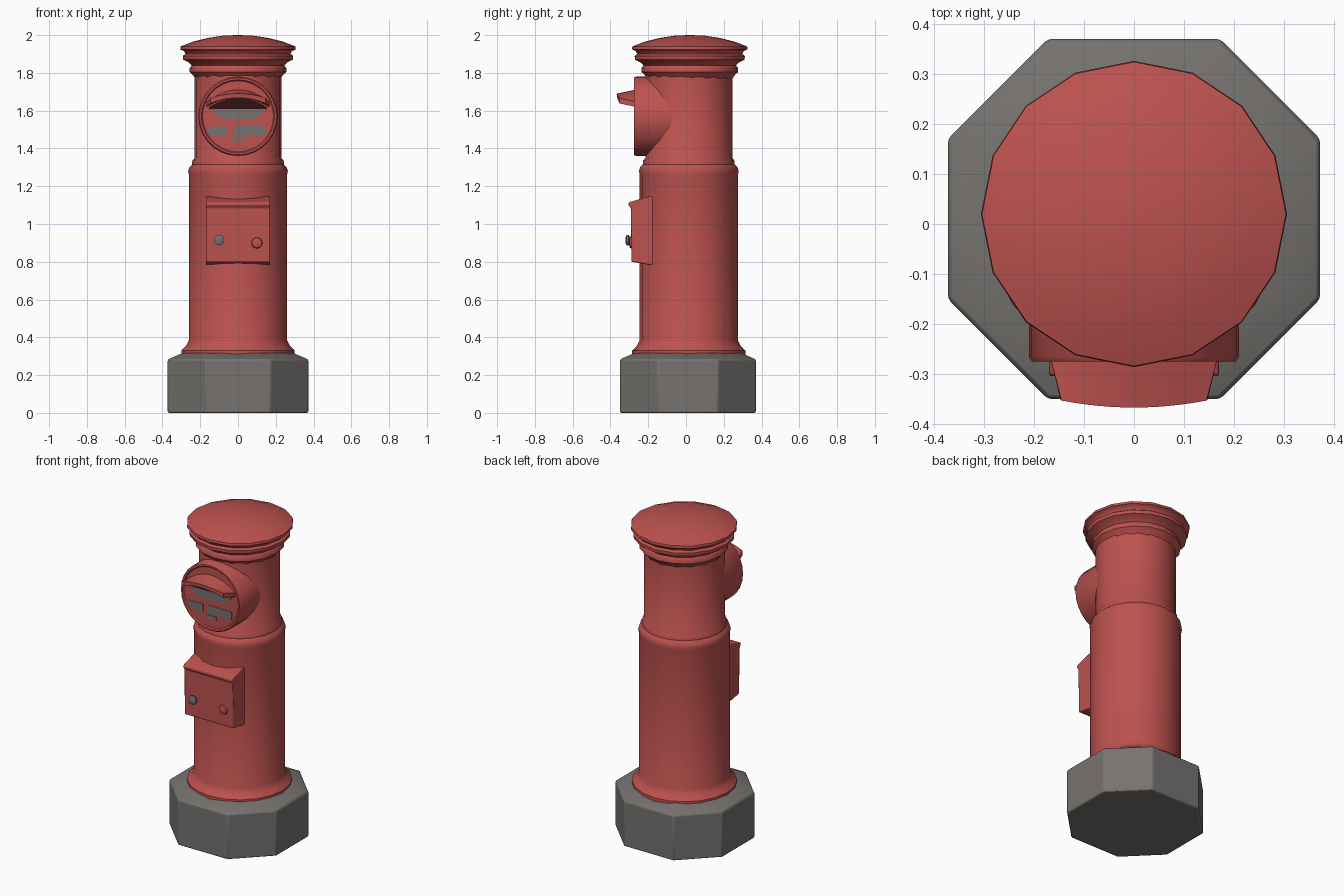
import bpy, bmesh, math
from mathutils import Matrix, Vector

cube = bpy.data.objects.get("Cube")
if cube:
    bpy.data.objects.remove(cube, do_unlink=True)


def material(name, rgb):
    m = bpy.data.materials.new(name)
    m.use_nodes = True
    m.diffuse_color = (*rgb, 1)
    m.node_tree.nodes["Principled BSDF"].inputs["Base Color"].default_value = (*rgb, 1)
    return m


RED = material("post red", (0.51, 0.085, 0.078))
GREY = material("stone grey", (0.18, 0.17, 0.16))
DARK = material("slot dark", (0.03, 0.006, 0.006))
CENTRE = Vector((0, 0.015, 0))
FACE_Y = -0.268


def finish(name, bm, mat, smooth=40, bevel=0):
    bmesh.ops.recalc_face_normals(bm, faces=bm.faces[:])
    mesh = bpy.data.meshes.new(name)
    bm.to_mesh(mesh)
    bm.free()
    mesh.materials.append(mat)
    ob = bpy.data.objects.new(name, mesh)
    bpy.context.collection.objects.link(ob)
    if bevel:
        mod = ob.modifiers.new("soft edges", "BEVEL")
        mod.width, mod.segments = bevel, 2
    bpy.ops.object.select_all(action="DESELECT")
    ob.select_set(True)
    bpy.context.view_layer.objects.active = ob
    bpy.ops.object.shade_smooth_by_angle(angle=math.radians(smooth))
    return ob


def loft(bm, rings, cap=True):
    """Join equal rings of points with quads and close the ends."""
    rows = [[bm.verts.new(p) for p in ring] for ring in rings]
    n = len(rows[0])
    for a, b in zip(rows, rows[1:]):
        for i in range(n):
            j = (i + 1) % n
            bm.faces.new((a[i], a[j], b[j], b[i]))
    if cap:
        bm.faces.new(rows[0])
        bm.faces.new(rows[-1])


def lathe(name, profile, centre, mat, sides=16, facing_front=False, smooth=40):
    """Turn (radius, distance) points about z, or about -y for the front."""
    bm = bmesh.new()
    turns = [2 * math.pi * i / sides for i in range(sides)]
    loft(bm, [[(r * math.cos(a), r * math.sin(a), h) for a in turns] for r, h in profile])
    if facing_front:
        bm.transform(Matrix.Rotation(math.pi / 2, 4, "X"))
    bm.transform(Matrix.Translation(centre))
    return finish(name, bm, mat, smooth)


def plate(name, outline, back, front, mat, bevel=0):
    """Extrude an (x, z) outline along y."""
    bm = bmesh.new()
    loft(bm, [[(x, y, z) for x, z in outline] for y in (back, front)])
    return finish(name, bm, mat, 30, bevel)


# Octagonal stone base with a sloped top
def octagon(ax, ay, cut, z):
    quarter = [(ax, ay - cut), (ax - cut, ay)]
    pts = quarter + [(-x, y) for x, y in quarter[::-1]]
    pts += [(-x, -y) for x, y in pts]
    return [(x, y + 0.01, z) for x, y in pts]


bm = bmesh.new()
loft(bm, [octagon(0.372, 0.36, 0.2, 0), octagon(0.372, 0.36, 0.2, 0.283),
          octagon(0.29, 0.28, 0.155, 0.318)])
finish("stone_base", bm, GREY, 30, 0.008)

# Column with flared foot and stepped shoulder
lathe("column", [(0.3, 0.3), (0.3, 0.33), (0.275, 0.355), (0.26, 0.385), (0.26, 1.26),
                 (0.264, 1.28), (0.258, 1.3), (0.243, 1.315), (0.242, 1.335),
                 (0.23, 1.35), (0.23, 1.8)], CENTRE, RED, 20)

# Moulded cap with a shallow dome
lathe("cap", [(0.225, 1.77), (0.24, 1.79), (0.256, 1.805), (0.256, 1.825), (0.245, 1.84),
              (0.26, 1.855), (0.29, 1.87), (0.292, 1.89), (0.278, 1.9), (0.285, 1.915),
              (0.306, 1.925), (0.304, 1.94), (0.24, 1.965), (0.16, 1.985),
              (0.08, 1.997), (0.01, 2.0)], CENTRE + Vector((0, 0.005, 0)), RED)

# Round mail mouth: drum with raised rim and recessed face
lathe("mouth_drum", [(0.21, 0), (0.21, 0.266), (0.204, 0.275), (0.194, 0.275),
                     (0.188, -FACE_Y), (0.01, -FACE_Y)],
      Vector((0, 0, 1.57)), RED, 28, True)

# Curved hood over the slot
bm = bmesh.new()
sections = []
for i in range(13):
    t = i / 6 - 1
    q = t * t
    sections.append([(0.172 * t, FACE_Y + 0.02, 1.715 - 0.075 * q),
                     (0.145 * t, -0.367 + 0.014 * q, 1.69 - 0.022 * q),
                     (0.147 * t, -0.365 + 0.014 * q, 1.668 - 0.03 * q),
                     (0.172 * t, FACE_Y + 0.02, 1.668 - 0.052 * q)])
loft(bm, sections)
finish("slot_hood", bm, RED)

# Dark slot and grey panels on the mouth
arch = [(0.155 * (1 - i / 5), 1.668 - 0.05 * (1 - i / 5) ** 2) for i in range(11)]
plate("slot_opening", [(-0.15, 1.607), (0.15, 1.607)] + arch, FACE_Y + 0.002, FACE_Y - 0.002, DARK)
plate("slot_panel", [(-0.145, 1.608), (-0.11, 1.568), (-0.08, 1.555), (0.08, 1.555),
                     (0.11, 1.568), (0.145, 1.608)], FACE_Y + 0.002, FACE_Y - 0.004, GREY)
for name, x0, x1, z0, z1 in (("left_notice", -0.02, 0.145, 1.47, 1.518),
                             ("right_notice", -0.155, -0.052, 1.468, 1.516),
                             ("lower_notice", -0.038, 0.038, 1.435, 1.458)):
    plate(name, [(x0, z0), (x1, z0), (x1, z1), (x0, z1)], FACE_Y + 0.002, FACE_Y - 0.003, GREY)

# Collection door with a sloped, overhanging top
side_profile = [(-0.15, 0.785), (-0.2, 0.785), (-0.288, 0.8), (-0.292, 1.085),
                (-0.305, 1.1), (-0.302, 1.115), (-0.2, 1.145), (-0.15, 1.145)]
bm = bmesh.new()
loft(bm, [[(x, y, z) for y, z in side_profile] for x in (-0.17, 0.17)])
finish("collection_door", bm, RED, 30, 0.005)

# Knob and small boss on the door
lathe("door_knob", [(0.018, 0.27), (0.018, 0.298), (0.028, 0.304), (0.028, 0.314), (0.015, 0.32)],
      Vector((-0.1, 0, 0.915)), GREY, 12, True)
lathe("door_boss", [(0.034, 0.28), (0.026, 0.297), (0.01, 0.302)],
      Vector((0.1, 0, 0.9)), RED, 12, True)
